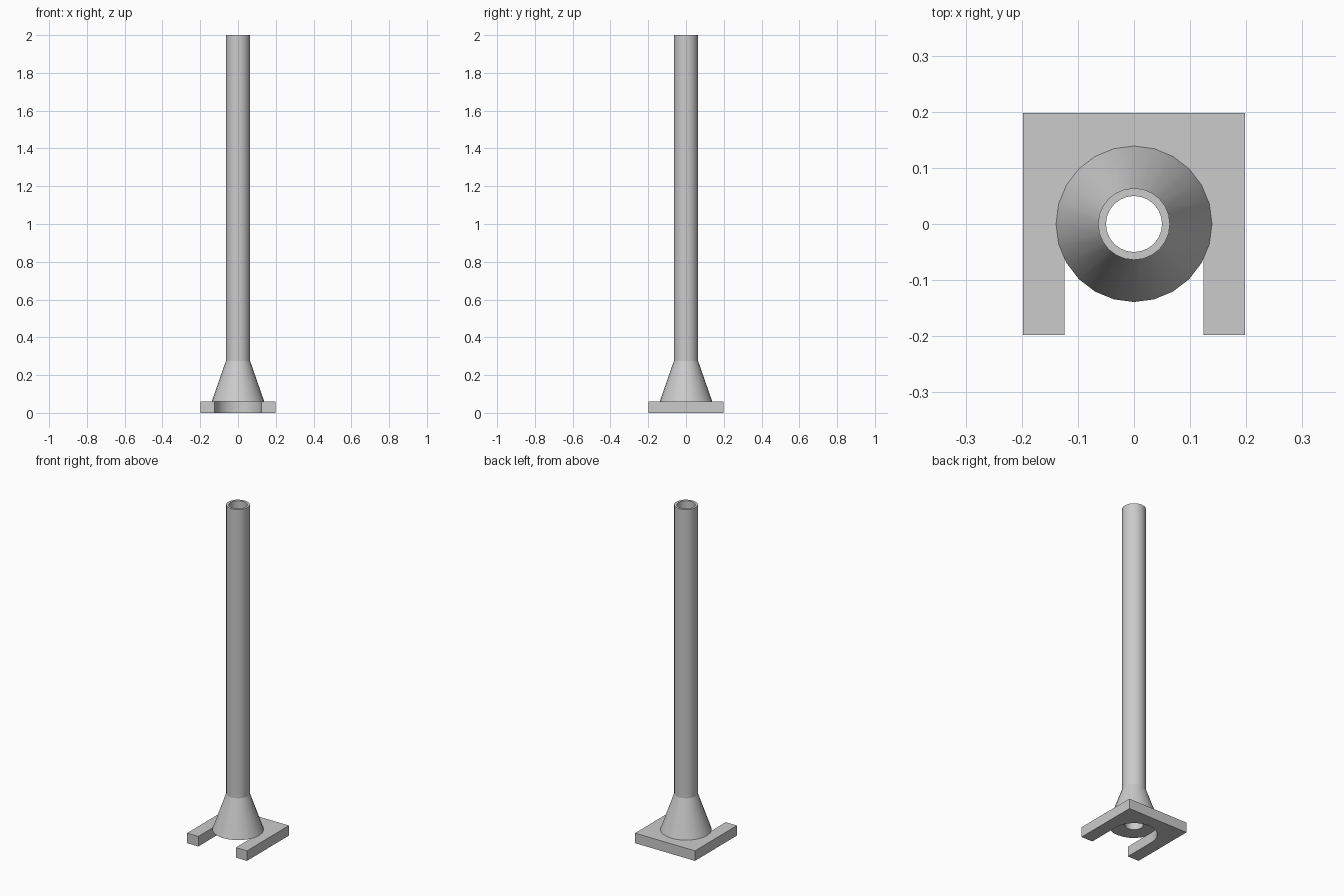
import bpy
import bmesh
from math import cos, sin, pi, radians

cube = bpy.data.objects.get("Cube")
if cube:
    bpy.data.objects.remove(cube, do_unlink=True)

SIDES = 24
HALF = 0.198         # half width of the base plate
SLOT = 0.124         # slot radius
PLATE_TOP = 0.06

grey = bpy.data.materials.new("plain grey")
grey.use_nodes = True
colour = (0.6, 0.6, 0.6, 1)
grey.diffuse_color = colour
grey.node_tree.nodes["Principled BSDF"].inputs["Base Color"].default_value = colour


def finish(bm, name):
    """Turn a bmesh into a smooth-by-angle object."""
    bmesh.ops.recalc_face_normals(bm, faces=bm.faces)
    mesh = bpy.data.meshes.new(name)
    bm.to_mesh(mesh)
    bm.free()
    mesh.materials.append(grey)
    obj = bpy.data.objects.new(name, mesh)
    bpy.context.collection.objects.link(obj)
    bpy.ops.object.select_all(action='DESELECT')
    obj.select_set(True)
    bpy.context.view_layer.objects.active = obj
    bpy.ops.object.shade_smooth_by_angle(angle=radians(17))
    return obj


# Base plate: square outline with a round-ended slot open to the front
outline = [(-SLOT, -HALF), (-HALF, -HALF), (-HALF, HALF),
           (HALF, HALF), (HALF, -HALF), (SLOT, -HALF)]
outline += [(SLOT * cos(pi * i / 12), SLOT * sin(pi * i / 12)) for i in range(13)]
bm = bmesh.new()
face = bm.faces.new([bm.verts.new((x, y, 0)) for x, y in outline])
top = bmesh.ops.extrude_face_region(bm, geom=[face])["geom"]
bmesh.ops.translate(bm, vec=(0, 0, PLATE_TOP),
                    verts=[v for v in top if isinstance(v, bmesh.types.BMVert)])
finish(bm, "base_plate")

# Hollow tube with a flared foot: closed profile of (radius, height) turned round z
profile = [(0.05, PLATE_TOP), (0.139, PLATE_TOP), (0.064, 0.275),
           (0.064, 2.0), (0.05, 2.0)]
bm = bmesh.new()
verts = [bm.verts.new((r, 0, z)) for r, z in profile]
edges = [bm.edges.new((verts[i - 1], verts[i])) for i in range(len(verts))]
bmesh.ops.spin(bm, geom=verts + edges, cent=(0, 0, 0), axis=(0, 0, 1),
               angle=2 * pi, steps=SIDES, use_merge=True)
bmesh.ops.remove_doubles(bm, verts=bm.verts, dist=0.0001)
finish(bm, "flared_tube")
